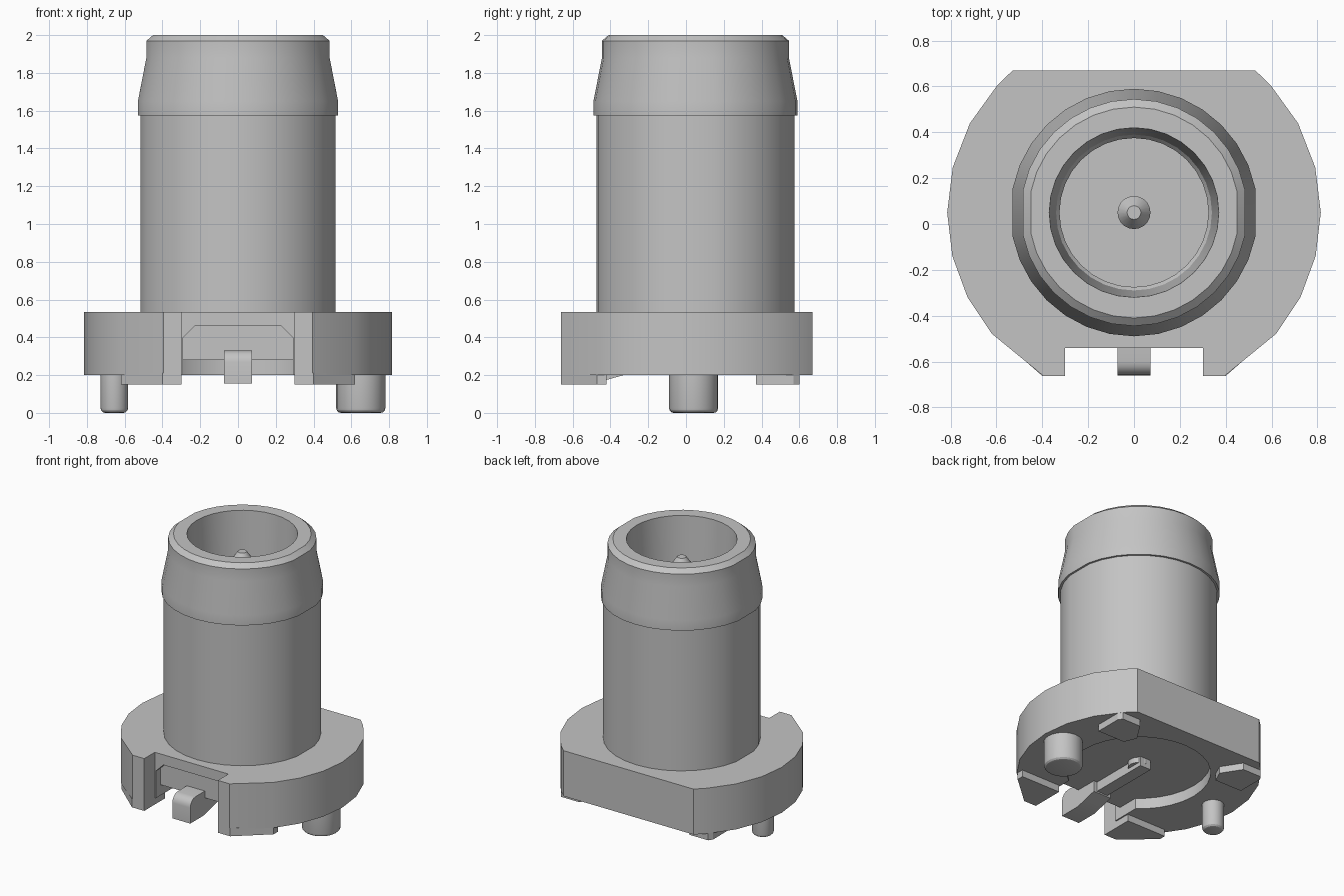
import bpy
import bmesh
from math import cos, sin, radians, pi

cube = bpy.data.objects.get("Cube")
if cube:
    bpy.data.objects.remove(cube, do_unlink=True)

grey = bpy.data.materials.new("satin_grey")
grey.use_nodes = True
grey.diffuse_color = (0.55, 0.55, 0.55, 1)
grey.node_tree.nodes["Principled BSDF"].inputs["Base Color"].default_value = grey.diffuse_color

AXIS_Y = 0.05       # centre line of the barrel
BASE_R = 0.815
DECK_Z = 0.535


def finish(name, bm):
    """Turn a bmesh into a grey object with sharp edges kept."""
    bmesh.ops.recalc_face_normals(bm, faces=bm.faces)
    mesh = bpy.data.meshes.new(name)
    bm.to_mesh(mesh)
    bm.free()
    mesh.materials.append(grey)
    obj = bpy.data.objects.new(name, mesh)
    bpy.context.collection.objects.link(obj)
    smooth(obj)
    return obj


def smooth(obj):
    bpy.ops.object.select_all(action='DESELECT')
    obj.select_set(True)
    bpy.context.view_layer.objects.active = obj
    bpy.ops.object.shade_smooth_by_angle(angle=radians(24))


def lathe(name, profile, x=0, y=AXIS_Y, sides=32, flat=None):
    """Revolve (radius, z) points; flat trims the sides in x by that amount."""
    bm = bmesh.new()
    rings = []
    for r, z in profile:
        lim = r - flat if flat and r > 0.45 else r
        ring = []
        for i in range(sides):
            a = 2 * pi * i / sides
            px = max(-lim, min(lim, r * cos(a)))
            ring.append(bm.verts.new((x + px, y + r * sin(a), z)))
        rings.append(ring)
    for low, high in zip(rings, rings[1:]):
        for i in range(sides):
            j = (i + 1) % sides
            bm.faces.new((low[i], low[j], high[j], high[i]))
    bm.faces.new(rings[0])
    bm.faces.new(rings[-1])
    return finish(name, bm)


def prism(name, points, lo, hi, axis="z"):
    """Extrude a 2D outline along x (y,z points), y (x,z) or z (x,y)."""
    place = {"x": lambda p, d: (d, p[0], p[1]),
             "y": lambda p, d: (p[0], d, p[1]),
             "z": lambda p, d: (p[0], p[1], d)}[axis]
    bm = bmesh.new()
    a = [bm.verts.new(place(p, lo)) for p in points]
    b = [bm.verts.new(place(p, hi)) for p in points]
    bm.faces.new(a)
    bm.faces.new(b)
    for i in range(len(points)):
        j = (i + 1) % len(points)
        bm.faces.new((a[i], a[j], b[j], b[i]))
    return finish(name, bm)


def cut(obj, cutter):
    cutter.hide_render = True
    mod = obj.modifiers.new("cut", 'BOOLEAN')
    mod.operation = 'DIFFERENCE'
    mod.solver = 'EXACT'
    mod.object = cutter
    bpy.context.view_layer.objects.active = obj
    bpy.ops.object.modifier_apply(modifier=mod.name)
    bpy.data.objects.remove(cutter, do_unlink=True)


# Base: round plate with flat front and back and a front notch
arc = [(BASE_R * cos(radians(a)), AXIS_Y + BASE_R * sin(radians(a)))
       for a in (49.5, 43, 28.5, 14, 0, -13.5, -27, -40.5, -61)]
half = arc + [(0.3, arc[-1][1]), (0.3, -0.54)]
outline = half + [(-x, y) for x, y in reversed(half)]
base = prism("base_plate", outline, 0.2, DECK_Z)

# Underside recess, its channel to the front, and the notch pocket
cut(base, lathe("recess_cutter", [(0.48, 0.1), (0.48, 0.28)]))
cut(base, prism("channel_cutter",
                [(-0.29, -0.6), (0.29, -0.6), (0.29, -0.2), (-0.29, -0.2)], 0.1, 0.28))
pocket = [(-0.29, 0.25), (0.29, 0.25), (0.29, 0.4),
          (0.23, 0.46), (-0.23, 0.46), (-0.29, 0.4)]
cut(base, prism("pocket_cutter", pocket, -0.6, -0.49, "y"))
smooth(base)

# Standoff feet under the four corners
front_foot = [(0.3, -0.42), (0.62, -0.42), (0.62, -0.47), (0.4, -0.663), (0.3, -0.663)]
back_foot = [(0.4, 0.37), (0.62, 0.37), (0.62, 0.57), (0.6, 0.6), (0.45, 0.6), (0.36, 0.46)]
for side, s in (("left", 1), ("right", -1)):
    for end, foot in (("front", front_foot), ("back", back_foot)):
        prism(f"{end}_{side}_foot", [(s * x, y) for x, y in foot], 0.15, 0.21)

# Locating pegs with rounded tips
for name, x, r in (("large_peg", 0.65, 0.13), ("small_peg", -0.655, 0.073)):
    tip = [(r - 0.025 + 0.025 * sin(a), 0.025 - 0.025 * cos(a))
           for a in (radians(d) for d in (0, 30, 60, 90))]
    lathe(name, tip + [(r, 0.22)], x=x, y=0.04, sides=24)

# Barrel: shaft, flared collar and tapered bore in one profile
lathe("barrel", [(0.525, DECK_Z - 0.02), (0.525, 1.575), (0.54, 1.575), (0.54, 1.65),
                 (0.495, 1.88), (0.495, 1.97), (0.46, 2.0), (0.37, 2.0),
                 (0.34, 1.4), (0.325, 1.38), (0.325, 0.7)], flat=0.01)

# Centre contact pin
lathe("centre_pin", [(0.072, 0.24), (0.072, 1.81), (0.03, 1.87)], sides=20)

# Contact strip: rounded solder tab at the front, narrow tail to the pin
bend = [(-0.6 - 0.06 * sin(radians(a)), 0.27 + 0.06 * cos(radians(a)))
        for a in (0, 22, 45, 68, 90)]
tab = bend + [(-0.66, 0.155), (-0.5, 0.155), (-0.42, 0.175), (-0.33, 0.2),
              (-0.33, 0.29), (-0.48, 0.29), (-0.48, 0.33)]
prism("solder_tab", tab, -0.073, 0.073, "x")
prism("contact_tail", [(-0.34, 0.21), (0.12, 0.21), (0.12, 0.29), (-0.34, 0.29)],
      -0.045, 0.045, "x")
